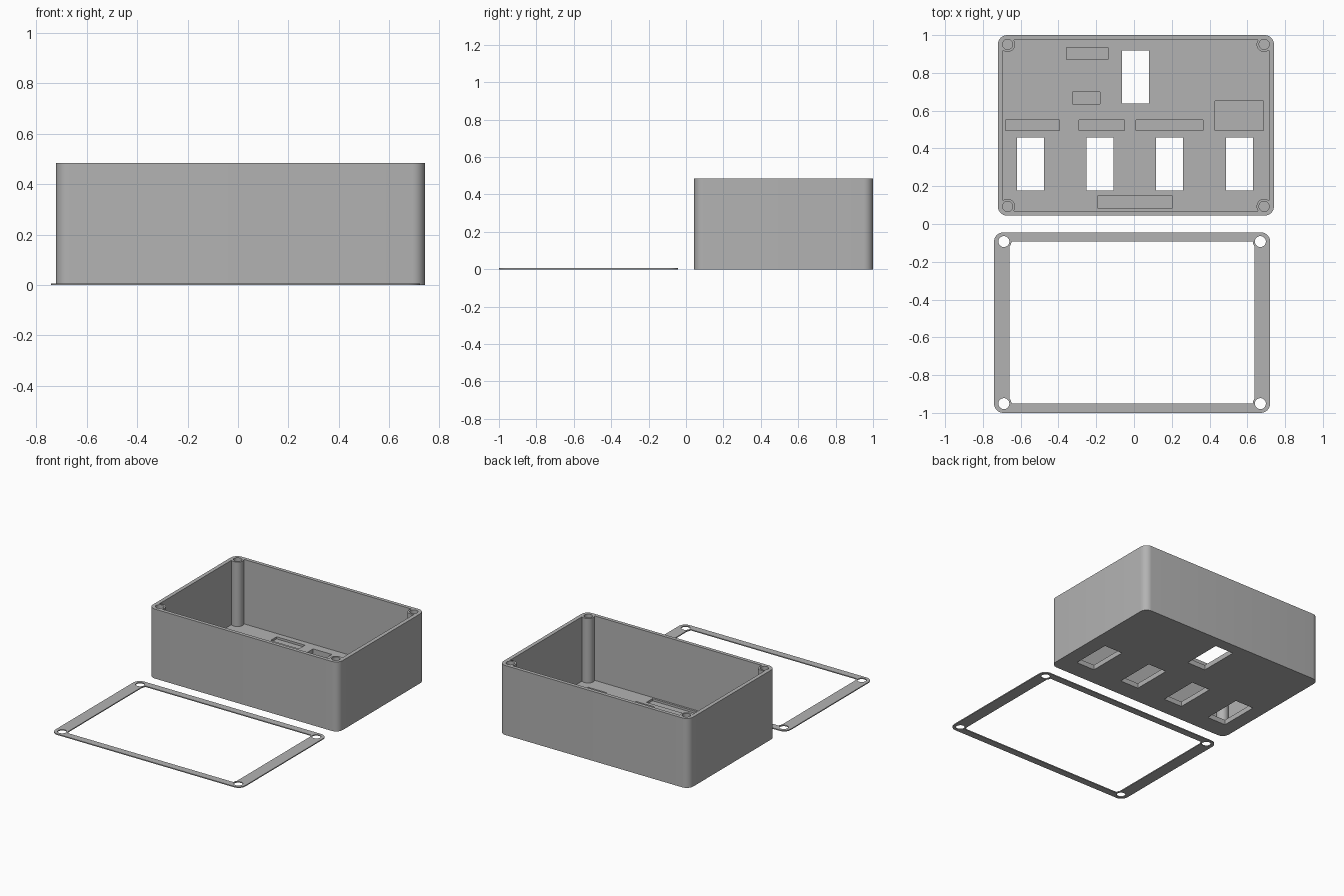
import bpy, bmesh, math

if "Cube" in bpy.data.objects:
    bpy.data.objects.remove(bpy.data.objects["Cube"])

grey = bpy.data.materials.new("mid grey")
grey.diffuse_color = (0.45, 0.45, 0.45, 1)
grey.use_nodes = True
grey.node_tree.nodes["Principled BSDF"].inputs["Base Color"].default_value = grey.diffuse_color


def prism(name, points, z0, z1):
    """Extrude a closed outline from z0 to z1."""
    bm = bmesh.new()
    face = bm.faces.new([bm.verts.new((x, y, z0)) for x, y in points])
    top = bmesh.ops.extrude_face_region(bm, geom=[face])["geom"]
    bmesh.ops.translate(bm, vec=(0, 0, z1 - z0),
                        verts=[v for v in top if isinstance(v, bmesh.types.BMVert)])
    bmesh.ops.recalc_face_normals(bm, faces=bm.faces)
    mesh = bpy.data.meshes.new(name)
    bm.to_mesh(mesh)
    bm.free()
    mesh.materials.append(grey)
    obj = bpy.data.objects.new(name, mesh)
    bpy.context.collection.objects.link(obj)
    return obj


def rect(x0, x1, y0, y1):
    return [(x0, y0), (x1, y0), (x1, y1), (x0, y1)]


def centred(cx, cy, hx, hy):
    return rect(cx - hx, cx + hx, cy - hy, cy + hy)


def rounded(cx, cy, hx, hy, r, n=8):
    pts = []
    for k, (sx, sy) in enumerate([(1, 1), (-1, 1), (-1, -1), (1, -1)]):
        for i in range(n + 1):
            a = math.pi / 2 * (k + i / n)
            pts.append((cx + sx * (hx - r) + r * math.cos(a),
                        cy + sy * (hy - r) + r * math.sin(a)))
    return pts


def circle(cx, cy, r, n=32):
    return [(cx + r * math.cos(2 * math.pi * i / n),
             cy + r * math.sin(2 * math.pi * i / n)) for i in range(n)]


def cut(obj, cutter):
    """Subtract the cutter from obj and throw the cutter away."""
    mod = obj.modifiers.new("cut", "BOOLEAN")
    mod.operation, mod.solver, mod.object = "DIFFERENCE", "EXACT", cutter
    bpy.ops.object.select_all(action="DESELECT")
    bpy.context.view_layer.objects.active = obj
    obj.select_set(True)
    bpy.ops.object.modifier_apply(modifier=mod.name)
    bpy.data.objects.remove(cutter)


def corners(cx, cy):
    return [(cx + sx * 0.679, cy + sy * 0.429) for sx in (-1, 1) for sy in (-1, 1)]


HX, HY, R = 0.731, 0.478, 0.05          # shared outline of box and gasket
H, FLOOR, POCKET = 0.484, 0.035, 0.02   # rim, floor top, pocket bottom
BX, BY = 0.01, 0.522                    # box centre

# Enclosure: the cavity leaves a screw post in each corner
box = prism("enclosure_box", rounded(BX, BY, HX, HY, R), 0, H)
cavity = prism("cavity_cutter", centred(BX, BY, HX - 0.027, HY - 0.025), FLOOR, 0.7)
for x, y in corners(BX, BY):
    cut(cavity, prism("post_cutter", circle(x, y, 0.04), -0.1, 1))
cut(box, cavity)

# Blind screw holes in the posts
for x, y in corners(BX, BY):
    cut(box, prism("screw_cutter", circle(x, y, 0.027), 0.05, 0.7))

# Windows through the floor
for x, y in [(-0.548, 0.318), (-0.18, 0.318), (0.188, 0.318), (0.559, 0.318), (0.008, 0.778)]:
    cut(box, prism("window_cutter", centred(x, y, 0.072, 0.141), -0.1, 0.1))

# Shallow pockets in the floor
for p in [(-0.357, -0.138, 0.87, 0.935), (-0.325, -0.18, 0.635, 0.70),
          (0.43, 0.685, 0.495, 0.65), (-0.68, -0.395, 0.495, 0.55),
          (-0.29, -0.05, 0.495, 0.55), (0.01, 0.365, 0.495, 0.55),
          (-0.19, 0.2, 0.083, 0.15)]:
    cut(box, prism("pocket_cutter", rect(*p), POCKET, 0.1))

# Flat gasket frame lying in front of the box
GX, GY = -0.01, -0.522
gasket = prism("gasket_frame", rounded(GX, GY, HX, HY, R), 0, 0.007)
opening = prism("opening_cutter", centred(GX, GY, 0.648, 0.429), -0.1, 0.1)
for x, y in corners(GX, GY):
    cut(opening, prism("lug_cutter", circle(x, y, 0.04), -1, 1))
cut(gasket, opening)
for x, y in corners(GX, GY):
    cut(gasket, prism("hole_cutter", circle(x, y, 0.029), -0.1, 0.1))

# Smooth the rounded corners and posts, keep hard edges
for obj in (box, gasket):
    bpy.ops.object.select_all(action="DESELECT")
    bpy.context.view_layer.objects.active = obj
    obj.select_set(True)
    bpy.ops.object.shade_smooth_by_angle(angle=math.radians(30))
